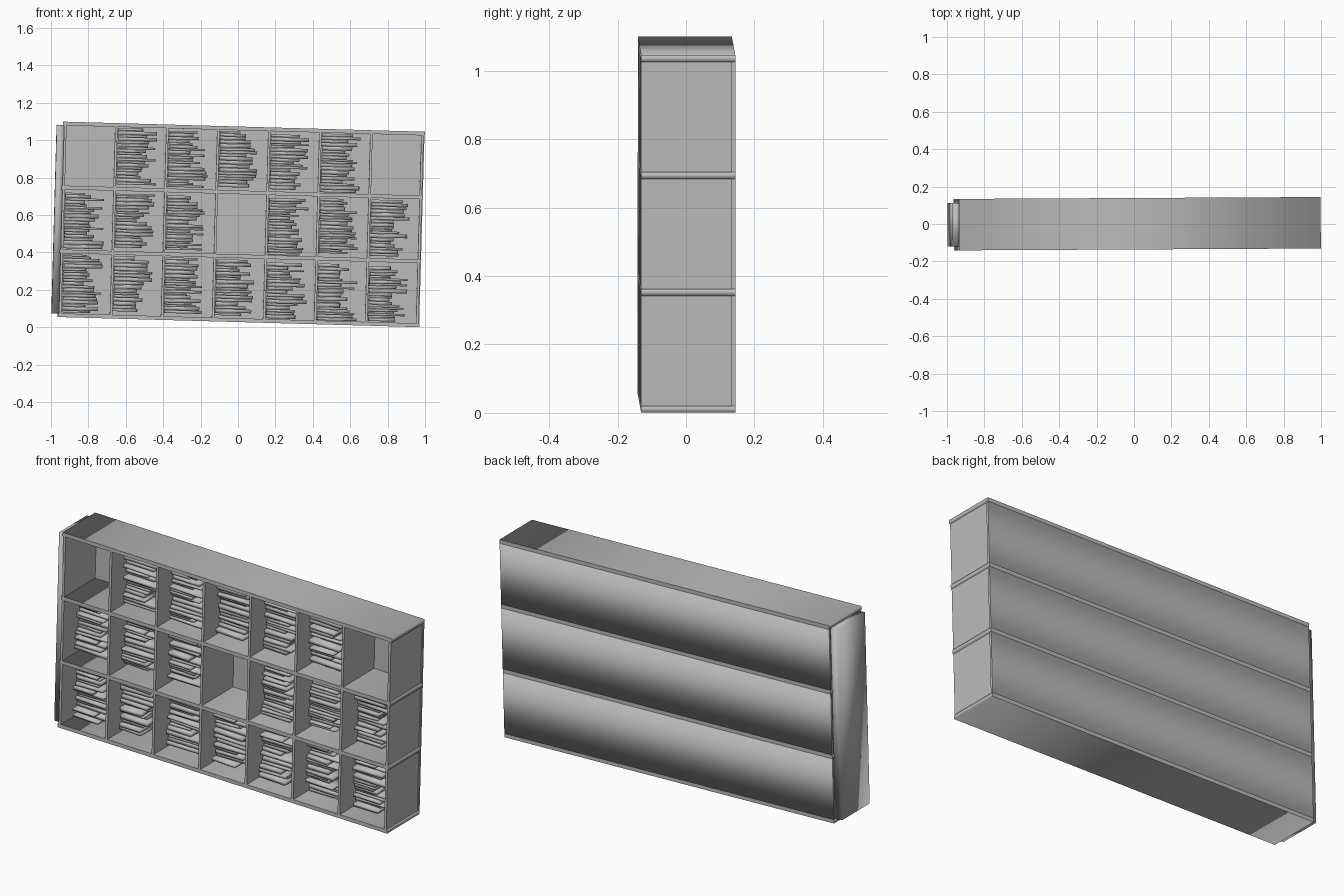
import bpy, bmesh, math, random
from mathutils import Matrix, Vector

random.seed(4)
cube = bpy.data.objects.get("Cube")
if cube:
    bpy.data.objects.remove(cube, do_unlink=True)

# One plain grey for everything
grey = bpy.data.materials.new("plain_grey")
grey.use_nodes = True
colour = (0.5, 0.5, 0.5, 1)
grey.diffuse_color = colour
grey.node_tree.nodes["Principled BSDF"].inputs["Base Color"].default_value = colour

# The whole case leans slightly
LEAN = (Matrix.Translation((0.017, 0.002, 0.55))
        @ Matrix.Rotation(math.radians(0.3), 4, 'Z')
        @ Matrix.Rotation(math.radians(1.6), 4, 'Y'))

COLS, ROWS = 7, 3
HALF_L, HALF_H = 0.967, 0.5225      # case half length and half height
FRONT, BACK = -0.138, 0.137
BOARD, PANEL = 0.02, 0.013          # thickness of boards and dividers
ROW = (2 * HALF_H - BOARD) / ROWS   # row pitch
COL = 1.91 / COLS                   # column pitch


def box(bm, lo, hi, yaw=0.0):
    """Add a box spanning two corners, turned about its own centre."""
    lo, hi = Vector(lo), Vector(hi)
    m = (Matrix.Translation((lo + hi) / 2) @ Matrix.Rotation(yaw, 4, 'Z')
         @ Matrix.Diagonal((*(hi - lo), 1)))
    bmesh.ops.create_cube(bm, size=1, matrix=m)


def finish(name, bm, soft=lambda a, b: True):
    """Turn the boxes into one object; only edges passing the rule are soft."""
    for edge in bm.edges:
        edge.smooth = soft(*(v.co for v in edge.verts))
    mesh = bpy.data.meshes.new(name)
    for face in bm.faces:
        face.smooth = True
    bm.to_mesh(mesh)
    bm.free()
    mesh.materials.append(grey)
    obj = bpy.data.objects.new(name, mesh)
    obj.matrix_world = LEAN
    bpy.context.collection.objects.link(obj)


def board_z(i):
    return -HALF_H + BOARD / 2 + i * ROW


def divider_x(i):
    return (i - COLS / 2) * COL


# Long boards, bottom to top, soft only over their ends
bm = bmesh.new()
for r in range(ROWS + 1):
    z = board_z(r)
    box(bm, (-HALF_L, FRONT, z - BOARD / 2), (HALF_L, BACK, z + BOARD / 2))
finish("long_boards", bm, lambda a, b: abs(a.y - b.y) > BOARD)

# Upright dividers and ends; back panels with soft long rear edges
dividers, backs = bmesh.new(), bmesh.new()
for r in range(ROWS):
    z0, z1 = board_z(r) + BOARD / 2, board_z(r + 1) - BOARD / 2
    for c in range(COLS + 1):
        x = divider_x(c)
        box(dividers, (x - PANEL / 2, FRONT, z0), (x + PANEL / 2, BACK - 0.012, z1))
    box(backs, (-HALF_L, BACK - 0.012, z0), (HALF_L, BACK, z1))
finish("dividers", dividers, lambda a, b: False)
finish("back_panels", backs,
       lambda a, b: abs(a.x - b.x) > HALF_L and a.y > BACK - 0.006)

# Plinth on the left end
bm = bmesh.new()
box(bm, (-1.001, -0.118, -0.505), (divider_x(0) - PANEL / 2, 0.116, 0.505))
finish("plinth", bm)

# Books stacked against the left side of each filled cell
EMPTY = {(2, 0), (2, 6), (1, 3)}
bm = bmesh.new()
for r in range(ROWS):
    for c in range(COLS):
        if (r, c) in EMPTY:
            continue
        x = divider_x(c) + PANEL / 2
        z = board_z(r) + BOARD / 2 + random.uniform(0.002, 0.02)
        top = board_z(r + 1) - BOARD / 2 - 0.004
        while True:
            thick = random.uniform(0.009, 0.021)
            if z + thick > top:
                break
            length = random.uniform(0.11, 0.215)
            front = random.uniform(-0.045, 0.0)
            box(bm, (x + 0.004, front, z), (x + length, front + 0.12, z + thick),
                random.uniform(-0.05, 0.05))
            z += thick + random.uniform(0, 0.002)
finish("books", bm)
